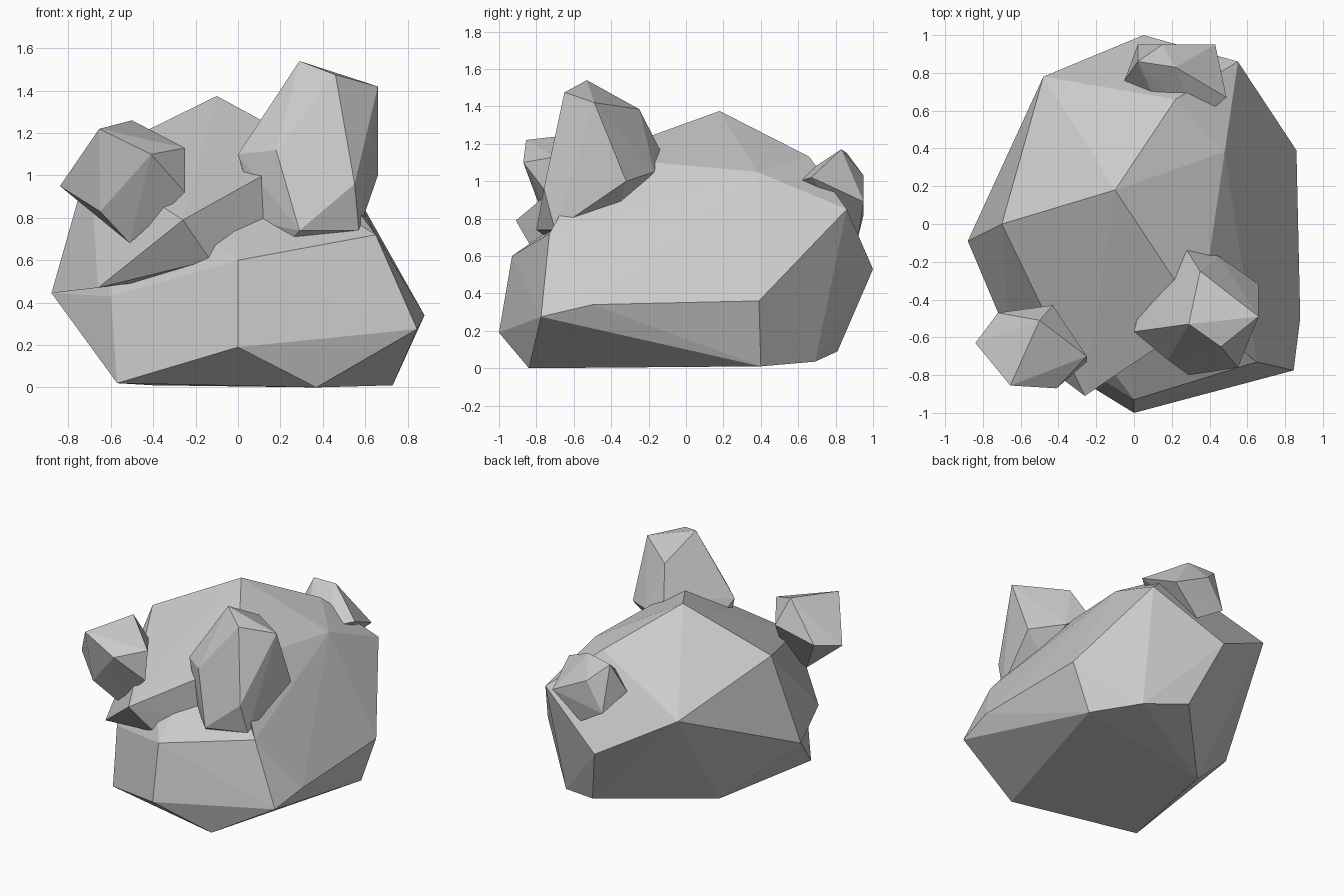
import bpy, bmesh


def rock(name, points):
    """Faceted stone: the convex hull of a few corner points."""
    bm = bmesh.new()
    for p in points:
        bm.verts.new(p)
    res = bmesh.ops.convex_hull(bm, input=bm.verts[:])
    loose = {v for v in res["geom_interior"] + res["geom_unused"]
             if isinstance(v, bmesh.types.BMVert)}
    bmesh.ops.delete(bm, geom=list(loose), context='VERTS')
    bmesh.ops.recalc_face_normals(bm, faces=bm.faces[:])
    mesh = bpy.data.meshes.new(name)
    bm.to_mesh(mesh)
    bm.free()
    obj = bpy.data.objects.new(name, mesh)
    bpy.context.collection.objects.link(obj)
    return obj


# Corners shared by the pieces of the big boulder
peak = (-.10, .18, 1.375)
shoulder = (-.70, 0, 1.08)
left_tip = (-.88, -.09, .445)
ridge_end = (.35, -.50, 1.13)
right_ridge = (.48, .38, 1.05)
front_right = (.65, -.73, .72)
right_side = [(.88, -.50, .34), (.86, .39, .36)]

# Main boulder
rock("boulder", [
    peak, shoulder, left_tip, right_ridge, front_right, *right_side,
    (.22, .66, 1.13), (-.48, .78, .83), (.55, .86, .85), (.05, 1.0, .53),
    (.20, .81, .09), (.50, .69, .035), (-.40, .185, .01), (.73, .40, .01),
    (.37, -.84, 0), (-.57, -.65, .02), (-.60, -.56, .43),
    (0, -1.0, .19), (0, -.93, .60), (.845, -.775, .275),
])

# Overhanging upper lip at the front left
rock("overhang", [
    peak, shoulder, left_tip, ridge_end, (-.26, -.91, .79),
    (-.66, -.61, .47), (-.13, -.80, .60), (.30, -.50, .60),
])

# Right flank running down from the ridge
rock("right_flank", [
    peak, ridge_end, right_ridge, front_right, *right_side, (.2, -.3, .6),
])

# Tall stone at the front right
rock("tall_stone", [
    (.29, -.53, 1.54), (.46, -.65, 1.475), (.66, -.49, 1.42),
    (.35, -.25, 1.385), (.28, -.14, 1.17), (.45, -.17, 1.05),
    (.66, -.32, 1.0), (.18, -.72, 1.12), (0, -.57, 1.10),
    (.02, -.48, 1.03), (.55, -.76, .96), (.29, -.80, .74),
    (.57, -.70, .74), (.25, -.73, .69), (.10, -.62, .78), (.50, -.36, .85),
])

# Stone at the left
rock("left_stone", [
    (-.655, -.855, 1.22), (-.41, -.87, 1.10), (-.50, -.51, 1.26),
    (-.25, -.70, 1.13), (-.84, -.63, .95), (-.65, -.77, .83),
    (-.51, -.68, .68), (-.25, -.73, .92), (-.43, -.43, 1.07),
    (-.72, -.47, .98), (-.36, -.60, .85),
])

# Small stone at the back
rock("back_stone", [
    (.22, .83, 1.17), (.02, .86, 1.15), (.43, .95, .89), (.02, .95, .82),
    (.15, .95, 1.03), (.49, .67, 1.02), (.33, .54, .98), (.12, .64, 1.0),
    (-.05, .76, .93), (.22, .92, .70),
])
